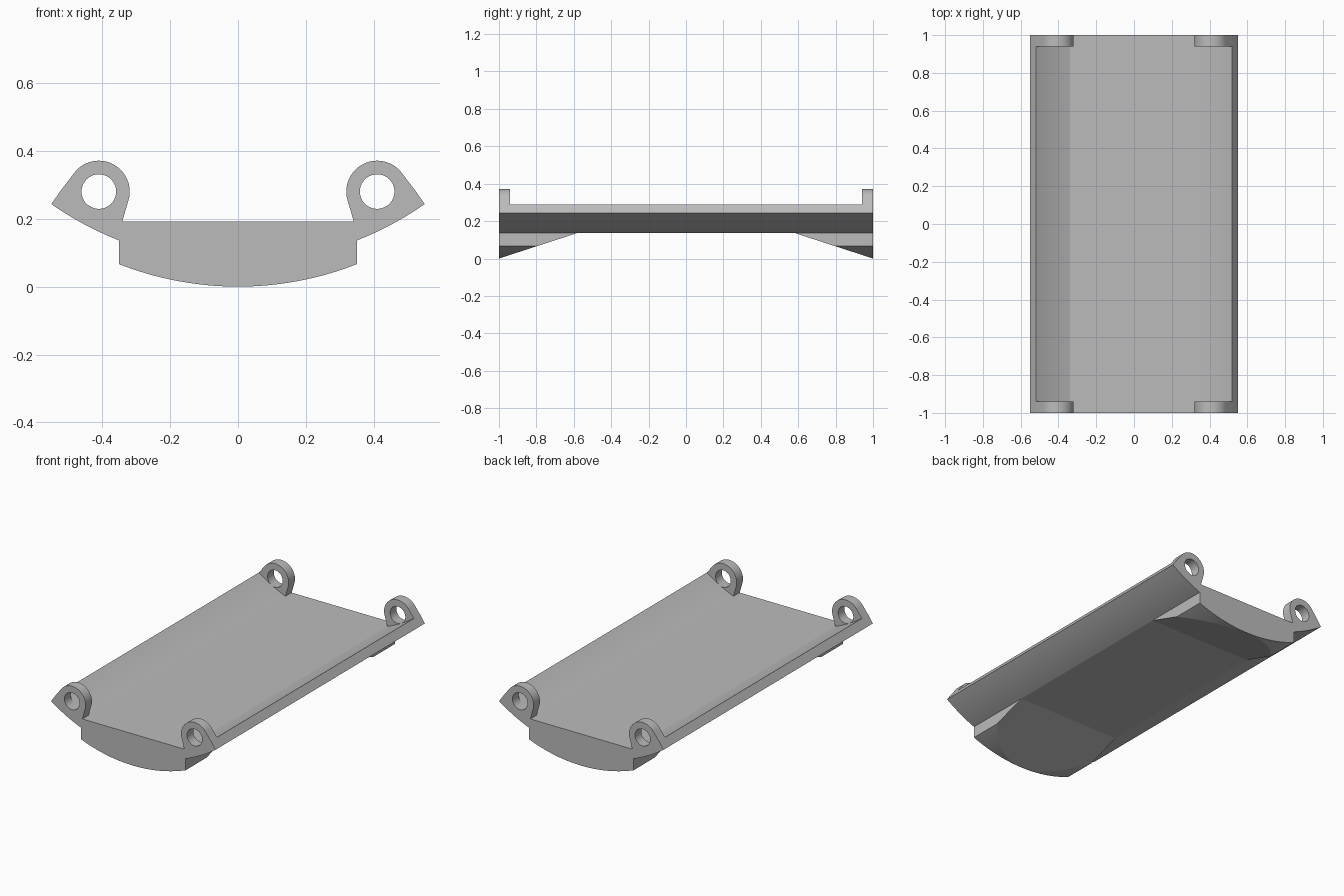
import bpy, bmesh, math
from mathutils import Vector

cube = bpy.data.objects.get("Cube")
if cube:
    bpy.data.objects.remove(cube, do_unlink=True)

grey = bpy.data.materials.new("plain grey")
grey.use_nodes = True
COLOUR = (0.5, 0.5, 0.5, 1)
grey.diffuse_color = COLOUR
grey.node_tree.nodes["Principled BSDF"].inputs["Base Color"].default_value = COLOUR

R_OUT, R_IN, AXIS_Z = 0.96, 0.905, 1.03   # concentric shell radii and axis height
RIM = math.asin(0.55 / R_OUT)             # angle of the rim from straight down
FLOOR_X, BLOCK_X = 0.34, 0.35


def shell(r, a):
    """Point on a shell circle, measured from straight down."""
    return (r * math.sin(a), AXIS_Z - r * math.cos(a))


def sweep(f, a, b, n):
    return [f(a + (b - a) * i / n) for i in range(n + 1)]


def mirrored(half):
    """Close a right-hand profile with its left-hand copy."""
    return half + [(-x, z) for x, z in reversed(half)]


def prism(loops, y0, y1):
    """Extrude x-z outlines (first outer, then holes) along y."""
    bm = bmesh.new()
    edges = []
    for loop in loops:
        vs = [bm.verts.new((x, y0, z)) for x, z in loop]
        edges += [bm.edges.new((v, vs[i - 1])) for i, v in enumerate(vs)]
    bmesh.ops.triangle_fill(bm, edges=edges, use_beauty=True)
    ext = bmesh.ops.extrude_face_region(bm, geom=bm.faces[:])["geom"]
    bmesh.ops.translate(bm, vec=(0, y1 - y0, 0),
                        verts=[g for g in ext if isinstance(g, bmesh.types.BMVert)])
    return bm


def finish(name, bm, flip=(1, 1)):
    bmesh.ops.scale(bm, vec=(flip[0], flip[1], 1), verts=bm.verts[:])
    bmesh.ops.recalc_face_normals(bm, faces=bm.faces[:])
    me = bpy.data.meshes.new(name)
    bm.to_mesh(me)
    bm.free()
    me.materials.append(grey)
    ob = bpy.data.objects.new(name, me)
    bpy.context.collection.objects.link(ob)
    bpy.ops.object.select_all(action='DESELECT')
    ob.select_set(True)
    bpy.context.view_layer.objects.active = ob
    bpy.ops.object.shade_smooth_by_angle(angle=math.radians(15))


# Tray: flat floor with curved sides and radial rims
outer = sweep(lambda a: shell(R_OUT, a), math.asin(BLOCK_X / R_OUT), RIM, 12)
inner = sweep(lambda a: shell(R_IN, a), RIM, math.asin(FLOOR_X / R_IN), 12)
finish("tray", prism([mirrored(outer + inner)], -1, 1))

# Tapered belly blocks under both ends
SIDE = math.asin(BLOCK_X / R_OUT)
belly = sweep(lambda a: (R_OUT * math.sin(a), R_OUT - R_OUT * math.cos(a)), -SIDE, SIDE, 32)
belly += [(BLOCK_X, 0.137), (-BLOCK_X, 0.137)]
for end, s in (("front", -1), ("back", 1)):
    bm = prism([belly], 0.5, 1)
    cut = bmesh.ops.bisect_plane(bm, geom=bm.verts[:] + bm.edges[:] + bm.faces[:],
                                 plane_co=(0, 1, 0), plane_no=Vector((0, -0.13, -0.4)),
                                 clear_outer=True)["geom_cut"]
    rim_edges = [g for g in cut if isinstance(g, bmesh.types.BMEdge)]
    bmesh.ops.triangle_fill(bm, edges=rim_edges, use_beauty=True)
    finish(end + "_belly_block", bm, (1, s))

# Hinge lugs with round holes at the four corners
CX, CZ, LUG_R, HOLE_R = 0.41, 0.28, 0.091, 0.051


def circle(r):
    return lambda a: (CX + r * math.cos(a), CZ + r * math.sin(a))


foot = sweep(lambda a: shell(0.915, a), math.asin(FLOOR_X / R_IN), RIM, 10)
lug = sweep(circle(LUG_R), RIM, math.radians(193), 32) + foot
hole = sweep(circle(HOLE_R), 0, math.tau, 40)[:-1]
for end, sy in (("front", -1), ("back", 1)):
    for side, sx in (("left", 1), ("right", -1)):
        finish(f"{end}_{side}_lug", prism([lug, hole], 0.94, 1), (sx, sy))
